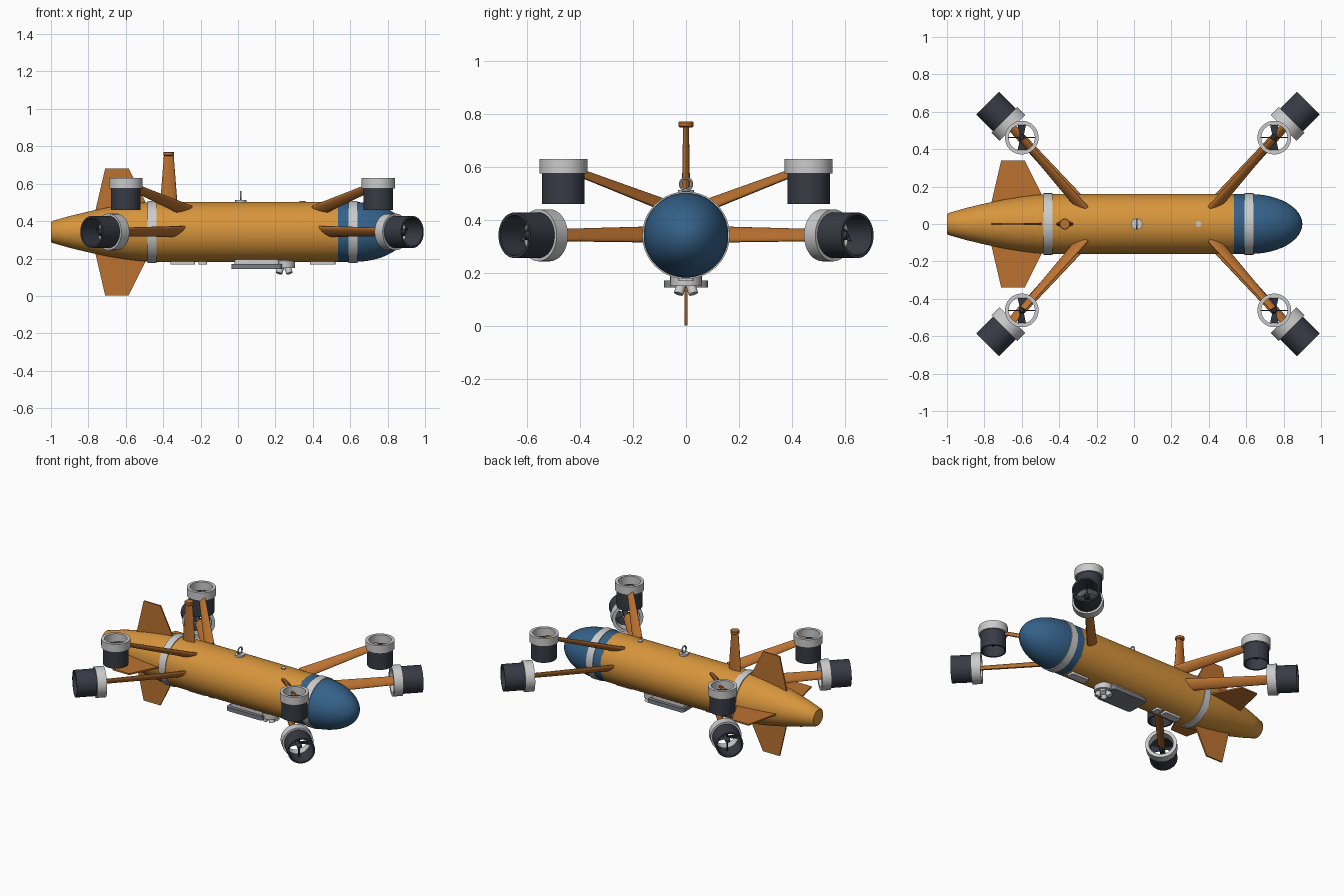
import bpy, bmesh
from math import sin, cos, pi, radians, sqrt
from mathutils import Vector, Matrix

if "Cube" in bpy.data.objects:
    bpy.data.objects.remove(bpy.data.objects["Cube"])

ZC = 0.342                                   # hull axis height
T, R = Matrix.Translation, Matrix.Rotation


def material(name, rgb):
    m = bpy.data.materials.new(name)
    m.diffuse_color = (*rgb, 1)
    m.use_nodes = True
    m.node_tree.nodes["Principled BSDF"].inputs["Base Color"].default_value = m.diffuse_color
    return m


ORANGE = material("hull_orange", (0.68, 0.30, 0.045))
RUST = material("fin_orange", (0.50, 0.17, 0.03))
BLUE = material("nose_blue", (0.035, 0.12, 0.25))
DARK = material("duct_dark", (0.04, 0.043, 0.06))
STEEL = material("plate_grey", (0.2, 0.21, 0.24))


def finish(name, bm, mat=None, matrix=Matrix()):
    bm.transform(matrix)
    bmesh.ops.recalc_face_normals(bm, faces=bm.faces)
    me = bpy.data.meshes.new(name)
    bm.to_mesh(me)
    bm.free()
    ob = bpy.data.objects.new(name, me)
    bpy.context.collection.objects.link(ob)
    if mat:
        me.materials.append(mat)
    bpy.ops.object.select_all(action='DESELECT')
    ob.select_set(True)
    bpy.context.view_layer.objects.active = ob
    bpy.ops.object.shade_smooth_by_angle(angle=radians(35))
    return ob


def skin(bm, rings, closed=False):
    """Bridge successive vertex rings, capping the ends unless closed."""
    n = len(rings[0])
    pairs = list(zip(rings, rings[1:])) + ([(rings[-1], rings[0])] if closed else [])
    for a, b in pairs:
        for i in range(n):
            j = (i + 1) % n
            bm.faces.new((a[i], a[j], b[j], b[i]))
    if not closed:
        bm.faces.new(rings[0])
        bm.faces.new(rings[-1])


def lathe(name, profile, mat=None, matrix=Matrix(), closed=False, n=48):
    """Revolve (radius, height) points around local z."""
    bm = bmesh.new()
    rings = [[bm.verts.new((r * cos(2 * pi * i / n), r * sin(2 * pi * i / n), h))
              for i in range(n)] for r, h in profile]
    skin(bm, rings, closed)
    return finish(name, bm, mat, matrix)


def tube(name, ro, ri, h0, h1, mat, matrix):
    return lathe(name, [(ro, h0), (ro, h1), (ri, h1), (ri, h0)], mat, matrix, True)


def strut(name, p0, p1, a0, b0, a1, b1, mat, matrix=Matrix(), wide=None, n=20):
    """Tapered elliptical strut; the wide axis leans outward and down."""
    p0, p1 = Vector(p0), Vector(p1)
    d = (p1 - p0).normalized()
    if wide is None:
        h = d.cross(Vector((0, 0, 1))).normalized()
        wide = (h - h.cross(d)).normalized()
    thin = d.cross(wide)
    bm = bmesh.new()
    rings = [[bm.verts.new(p + wide * a * cos(2 * pi * i / n) + thin * b * sin(2 * pi * i / n))
              for i in range(n)] for p, a, b in ((p0, a0, b0), (p1, a1, b1))]
    skin(bm, rings)
    return finish(name, bm, mat, matrix)


def box(name, center, size, mat=None, bevel=0.0, matrix=Matrix()):
    bm = bmesh.new()
    bmesh.ops.create_cube(bm, size=1, matrix=T(center) @ Matrix.Diagonal((*size, 1)))
    if bevel:
        edges = [e for e in bm.edges if abs(e.verts[0].co.z - e.verts[1].co.z) > 1e-5]
        bmesh.ops.bevel(bm, geom=edges, offset=bevel, segments=5, profile=0.5, affect='EDGES')
    return finish(name, bm, mat, matrix)


# Hull, nose and clamp rings, turned around the x axis
AXIS = T((0, 0, ZC)) @ R(pi / 2, 4, 'Y')
lathe("hull", [(0.052, -1.0), (0.058, -0.995), (0.085, -0.9), (0.109, -0.8), (0.13, -0.7),
               (0.146, -0.6), (0.156, -0.52), (0.16, -0.44), (0.16, 0.535)], ORANGE, AXIS, n=64)
nose = [(0.16, 0.53), (0.16, 0.60)]
nose += [(0.16 * cos(t * pi / 24), 0.62 + 0.28 * sin(t * pi / 24)) for t in range(12)]
lathe("nose", nose + [(0.001, 0.9)], BLUE, AXIS, n=64)
for label, x in (("rear", -0.46), ("front", 0.615)):
    lathe(label + "_clamp_ring", [(0.15, x - 0.025), (0.165, x - 0.025),
                                  (0.165, x + 0.025), (0.15, x + 0.025)], None, AXIS, True, 64)

# Four tail fins
for k, label in enumerate(("top", "left", "bottom", "right")):
    bm = bmesh.new()
    outline = [(-0.78, 0.06), (-0.76, 0.125), (-0.71, 0.34), (-0.585, 0.34), (-0.49, 0.15), (-0.47, 0.06)]
    f = bm.faces.new([bm.verts.new((x, -0.005, z)) for x, z in outline])
    ext = bmesh.ops.extrude_face_region(bm, geom=[f])["geom"]
    bmesh.ops.translate(bm, vec=(0, 0.01, 0), verts=[v for v in ext if isinstance(v, bmesh.types.BMVert)])
    finish(label + "_tail_fin", bm, RUST, T((0, 0, ZC)) @ R(k * pi / 2, 4, 'X'))

# Antenna mast with cap
strut("mast", (-0.37, 0, 0.47), (-0.37, 0, 0.755), 0.048, 0.016, 0.026, 0.011, RUST, wide=Vector((1, 0, 0)))
lathe("mast_cap", [(0.022, 0.748), (0.029, 0.753), (0.029, 0.766), (0.026, 0.77)], RUST, T((-0.37, 0, 0)), n=32)

# Lifting eye and deck plug
lathe("lifting_eye_base", [(0.03, 0.49), (0.03, 0.512)], None, T((0.015, 0, 0)), n=32)
lathe("lifting_eye", [(0.022 + 0.005 * cos(t * pi / 4), 0.005 * sin(t * pi / 4)) for t in range(8)],
      None, T((0.015, 0, 0.535)) @ R(pi / 2, 4, 'Y'), True, 32)
lathe("deck_plug", [(0.015, 0.49), (0.015, 0.508)], None, T((0.345, 0, 0)), n=24)


def thruster(name, ro, rd, lip, length, matrix):
    """Ducted thruster: mouth at local z=0, duct along +z."""
    tube(name + "_mouth", ro, rd - 0.01, 0, lip, None, matrix)
    tube(name + "_duct", rd, rd - 0.01, lip, length, DARK, matrix)
    lathe(name + "_hub", [(0.008, 0.03), (0.017, 0.045), (0.017, 0.12), (0.008, 0.135)], DARK, matrix, n=24)
    for k in range(2):                       # broad blades
        bm = bmesh.new()
        for s in (-1, 1):
            vs = [bm.verts.new((x, s * y, x * s * 0.6 + 0.065)) for x, y in
                  ((-0.010, 0.01), (0.010, 0.01), (0.022, rd - 0.014), (-0.022, rd - 0.014))]
            f = bm.faces.new(vs)
            ext = bmesh.ops.extrude_face_region(bm, geom=[f])["geom"]
            bmesh.ops.translate(bm, vec=(0, 0, 0.005), verts=[v for v in ext if isinstance(v, bmesh.types.BMVert)])
        if k == 0:
            finish(name + "_propeller", bm, DARK, matrix @ R(pi / 2 * k, 4, 'Z'))
        else:                                # thin stay across the duct
            bm.free()
            box(name + "_stay", (0, 0, 0.1), (2 * rd - 0.01, 0.006, 0.03), DARK, matrix=matrix)


# Four mirrored corners, each with a level and a raised arm
for sx, xl in ((1, "front"), (-1, "rear")):
    for sy, yl in ((1, "left"), (-1, "right")):
        M = T((0.075, 0, 0)) @ Matrix.Diagonal((sx, sy, 1, 1))
        tag = f"{xl}_{yl}"
        strut(tag + "_level_arm", (0.345, 0.10, 0.345), (0.745, 0.535, ZC), 0.041, 0.015, 0.029, 0.012, RUST, M)
        strut(tag + "_raised_arm", (0.345, 0.08, 0.455), (0.67, 0.452, 0.597), 0.038, 0.014, 0.022, 0.010, RUST, M)
        level = T((0.725, 0.514, ZC)) @ R(pi / 4, 4, 'Z') @ R(pi / 2, 4, 'Y')
        thruster(tag + "_level_thruster", 0.098, 0.086, 0.06, 0.187, M @ level)
        raised = T((0.675, 0.462, 0.63)) @ R(pi, 4, 'X')
        thruster(tag + "_lift_thruster", 0.09, 0.08, 0.055, 0.17, M @ raised)

# Belly equipment: sonar plate, pads and a four-beam sensor
box("sonar_mount", (0.10, 0, 0.178), (0.24, 0.12, 0.035), None, 0.015)
box("sonar_plate", (0.10, 0, 0.158), (0.27, 0.166, 0.026), STEEL, 0.02)
for label, x0, x1 in (("rear", -0.36, -0.23), ("small", -0.21, -0.165), ("front", 0.385, 0.52)):
    box(label + "_belly_pad", ((x0 + x1) / 2, 0, 0.181), (x1 - x0, 0.055, 0.024), None, 0.01)
lathe("beam_sensor_body", [(0.058, 0.15), (0.058, 0.188), (0.04, 0.2)], None, T((0.247, 0, 0)), n=40)
for k in range(4):
    tilt = T((0.247, 0, 0.155)) @ R(pi / 4 + k * pi / 2, 4, 'Z') @ T((0.024, 0, 0)) @ R(radians(-25), 4, 'Y')
    lathe(f"beam_sensor_{k + 1}", [(0.018, -0.037), (0.018, 0.01)], None, tilt, n=24)
